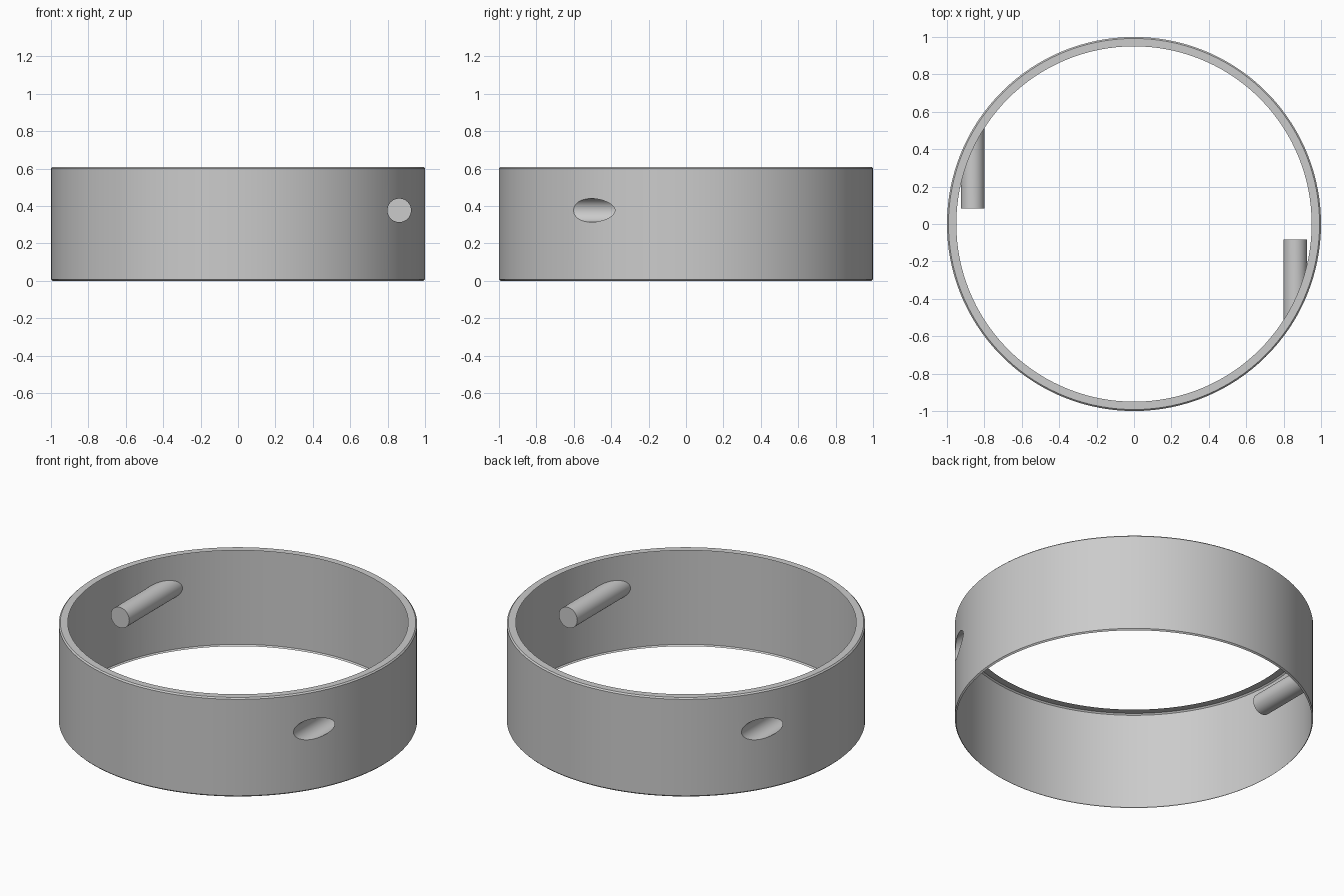
import bpy, bmesh
from math import sin, cos, acos, pi, sqrt

if "Cube" in bpy.data.objects:
    bpy.data.objects.remove(bpy.data.objects["Cube"])

HEIGHT, BEVEL, RIM = 0.61, 0.008, 0.95
PIN_X, PIN_Z, PIN_R, PIN_END = 0.862, 0.377, 0.063, -0.083
HALF = 24      # segments along each half of a pin's circle


def finish(name, bm):
    mesh = bpy.data.meshes.new(name)
    bm.to_mesh(mesh)
    bm.free()
    obj = bpy.data.objects.new(name, mesh)
    bpy.context.collection.objects.link(obj)
    bpy.ops.object.select_all(action='DESELECT')
    obj.select_set(True)
    bpy.context.view_layer.objects.active = obj
    bpy.ops.object.shade_smooth_by_angle(angle=pi / 9)
    return obj


# Columns of the band: fine ones follow the pin hole, the rest fill the half turn
hole = []
for i in range(HALF + 1):
    t = pi - pi * i / HALF
    hole.append((-acos(PIN_X + PIN_R * cos(t)), PIN_R * sin(t)))
start, end = hole[0][0], hole[-1][0]
FILL = 60
step = (start + pi - end) / FILL
half_turn = hole + [(end + step * i, 0.0) for i in range(1, FILL)]
columns = [(a + k * pi, h) for k in (0, 1) for a, h in half_turn]


# Thin band: wall with two pin holes, small bevels and an inward top rim
def build_band():
    bm = bmesh.new()
    profile = [(1 - BEVEL, 0), (1, BEVEL), (1, PIN_Z), (1, PIN_Z),
               (1, HEIGHT - BEVEL), (1 - BEVEL, HEIGHT), (RIM, HEIGHT)]
    grid = []
    for a, h in columns:
        col = []
        for j, (r, z) in enumerate(profile):
            z += {2: -h, 3: h}.get(j, 0)
            col.append(bm.verts.new((r * cos(a), r * sin(a), z)))
        grid.append(col)
    for i, c in enumerate(grid):
        d = grid[(i + 1) % len(grid)]
        for j in range(len(profile) - 1):
            if j != 2:          # row 2 is the gap that forms the holes
                bm.faces.new((c[j], d[j], d[j + 1], c[j + 1]))
    bmesh.ops.remove_doubles(bm, verts=bm.verts, dist=1e-5)
    return finish("band", bm)


# Hollow closed-end pin socket running inward from the wall's hole
def build_socket(name, side):
    bm = bmesh.new()
    outer, inner = [], []
    for i in range(2 * HALF):
        t = pi * i / HALF
        x, z = PIN_X + PIN_R * cos(t), PIN_Z + PIN_R * sin(t)
        outer.append(bm.verts.new((side * x, -side * sqrt(1 - x * x), z)))
        inner.append(bm.verts.new((side * x, side * PIN_END, z)))
    n = len(outer)
    for i in range(n):
        k = (i + 1) % n
        bm.faces.new((outer[i], outer[k], inner[k], inner[i]))
    bm.faces.new(inner)
    bmesh.ops.recalc_face_normals(bm, faces=bm.faces)
    return finish(name, bm)


build_band()
build_socket("pin_socket_right", 1)
build_socket("pin_socket_left", -1)
